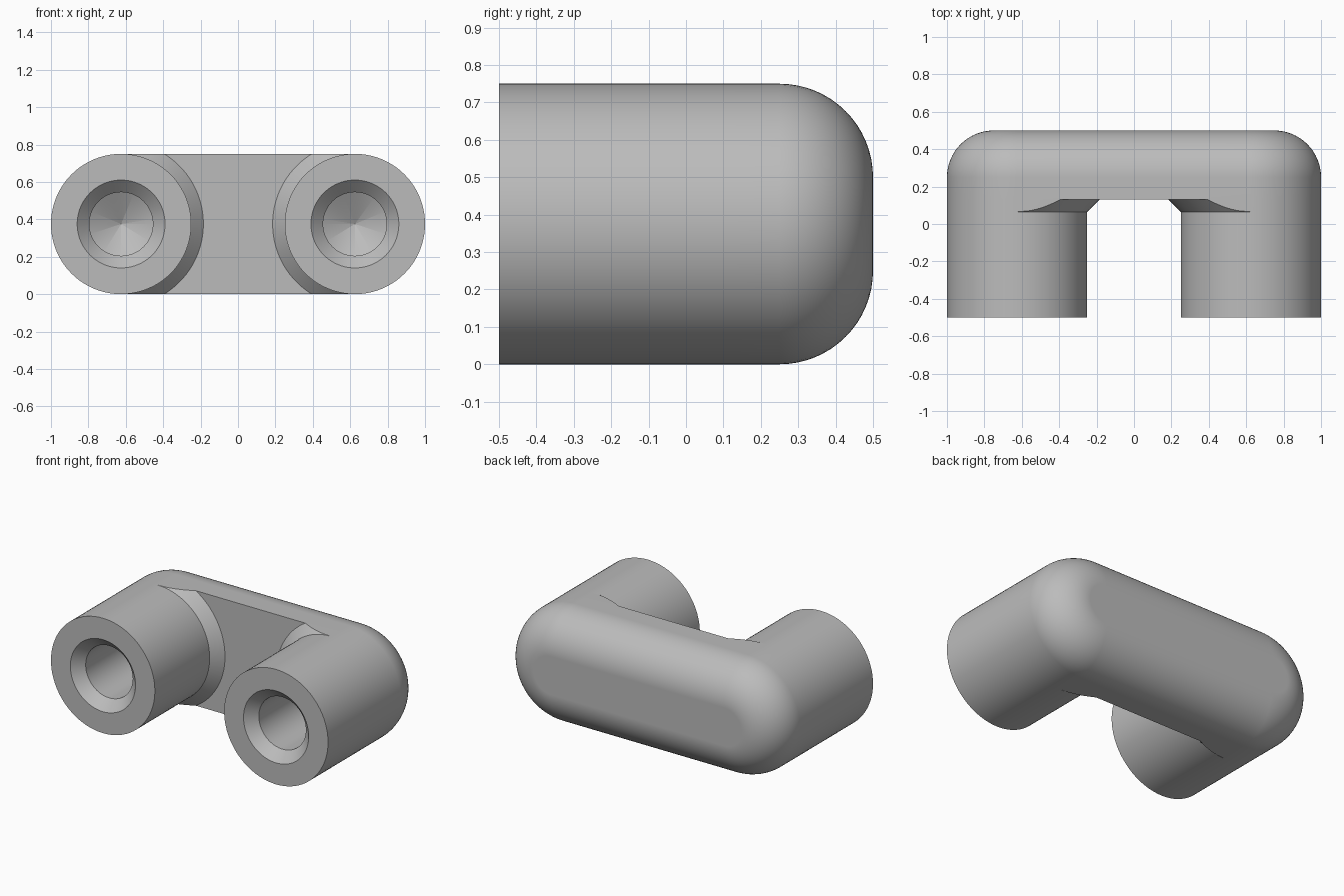
import bpy, bmesh
from math import sin, cos, pi, asin, sqrt

cube = bpy.data.objects.get("Cube")
if cube:
    bpy.data.objects.remove(cube)

R = 0.375            # leg radius and half height
CX = 0.625           # leg axis offset
FILLET = 0.25        # rounding of the rear edge
BAR_Y, CONE_Y = 0.13, 0.065
N = 40               # segments per half circle
bm = bmesh.new()


def arc(r, start, end, y):
    """Points about the leg axis, angle measured from straight up."""
    return [bm.verts.new((CX + r * sin(a), y, R + r * cos(a)))
            for a in (start + (end - start) * i / N for i in range(N + 1))]


def section(r, y):
    """Closed leg outline: outer half circle, then inner arc clipped flat at top and bottom."""
    clip = asin(min(1, R / r))
    return arc(min(r, R), 0, pi, y) + arc(r, 1.5 * pi - clip, 1.5 * pi + clip, y)


def bridge(a, b, closed=True):
    n = len(a)
    for i in range(n if closed else n - 1):
        j = (i + 1) % n
        bm.faces.new((a[i], a[j], b[j], b[i]))


def loft(rings, closed=True):
    for a, b in zip(rings, rings[1:]):
        bridge(a, b, closed)


# Leg with drilled, countersunk bore, from the bore tip out to the flared root
bore = [(0.0001, 0.1), (0.17, 0.0), (0.17, -0.435), (0.235, -0.5)]
flare = [(R + (BAR_Y - CONE_Y) * k / 10, CONE_Y + (BAR_Y - CONE_Y) * k / 10)
         for k in range(11)]
rings = [section(r, y) for r, y in bore + [(R, -0.5)] + flare]
loft(rings)
bm.faces.new(rings[0])

# Front face of the bar, from the flare to the middle
inner = rings[-1][N + 1:]
middle = [bm.verts.new((0, BAR_Y, v.co.z)) for v in inner]
bridge(inner, middle, closed=False)


# Bar with rounded rear edge
root_x = CX - sqrt(flare[-1][0] ** 2 - R ** 2)


def bar_section(inset, y):
    r = R - inset
    top = [bm.verts.new((x, y, R + r)) for x in (0, root_x)]
    low = [bm.verts.new((x, y, R - r)) for x in (root_x, 0)]
    return top + arc(r, 0, pi, y) + low


bar = [bar_section(0, BAR_Y)]
for k in range(17):
    t = pi / 2 * k / 16
    bar.append(bar_section(FILLET * (1 - cos(t)), 0.5 - FILLET + FILLET * sin(t)))
loft(bar, closed=False)
bm.faces.new(bar[-1])

bmesh.ops.remove_doubles(bm, verts=bm.verts, dist=0.00005)
bmesh.ops.recalc_face_normals(bm, faces=bm.faces)
mesh = bpy.data.meshes.new("rounded_bracket")
bm.to_mesh(mesh)
bm.free()
bracket = bpy.data.objects.new("rounded_bracket", mesh)
bpy.context.collection.objects.link(bracket)

# Plain grey material
grey = bpy.data.materials.new("light_grey")
grey.use_nodes = True
colour = (0.5, 0.5, 0.5, 1)
grey.diffuse_color = colour
grey.node_tree.nodes["Principled BSDF"].inputs["Base Color"].default_value = colour
mesh.materials.append(grey)

# Mirror the half and keep flat faces crisp beside the rounding
bpy.ops.object.select_all(action="DESELECT")
bracket.select_set(True)
bpy.context.view_layer.objects.active = bracket
mirror = bracket.modifiers.new("mirror", "MIRROR")
mirror.use_clip = True
bpy.ops.object.modifier_apply(modifier="mirror")
bpy.ops.object.shade_smooth_by_angle(angle=pi / 6)
weighted = bracket.modifiers.new("weighted_normals", "WEIGHTED_NORMAL")
weighted.keep_sharp = True
